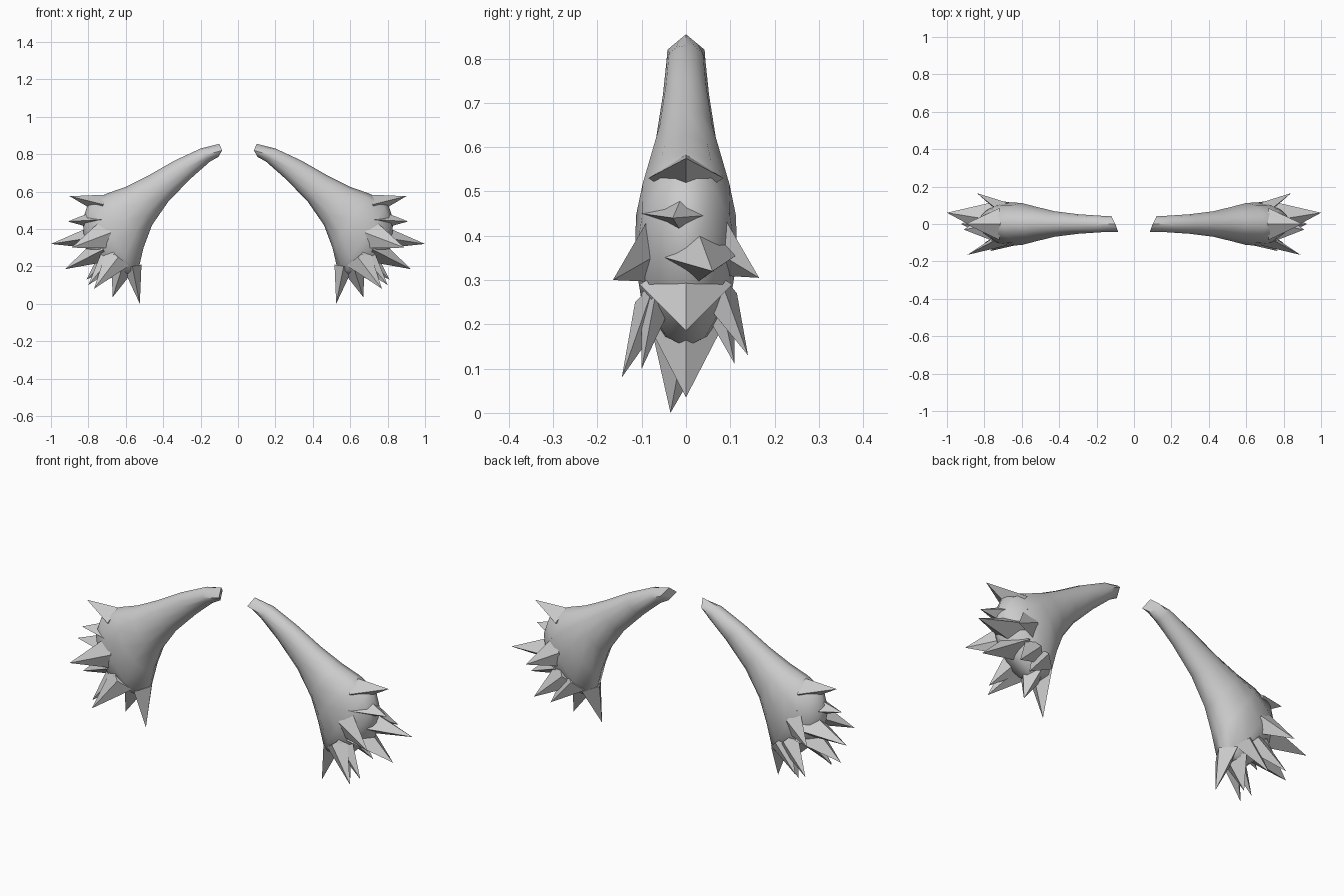
import bpy, bmesh, math
from mathutils import Vector

if "Cube" in bpy.data.objects:
    bpy.data.objects.remove(bpy.data.objects["Cube"])

# Body sections: top (x, z), bottom (x, z), half depth in y
SECTIONS = [
    ((.10, .855), (.105, .785), .042),
    ((.20, .83), (.15, .76), .044),
    ((.34, .765), (.25, .672), .052),
    ((.48, .685), (.37, .55), .068),
    ((.60, .625), (.46, .42), .094),
    ((.70, .59), (.505, .30), .113),
    ((.80, .54), (.54, .15), .115),
    ((.83, .45), (.66, .15), .085),
]
END = (.82, 0, .30)

# Spikes: tip, base centre, half width, half thickness
FAN_SPIKES = [
    ((.90, 0, .575), (.72, 0, .53), .085, .055),
    ((.91, -.03, .44), (.73, 0, .45), .10, .06),
    ((1.0, .06, .32), (.74, .02, .36), .10, .07),
    ((.925, 0, .185), (.72, 0, .29), .105, .07),
    ((.67, 0, .035), (.62, 0, .19), .08, .06),
    ((.525, -.035, 0), (.565, 0, .20), .08, .05),
]
SIDE_SPIKES = [
    ((.89, -.165, .30), (.68, -.07, .38), .09, .045),
    ((.77, -.145, .08), (.64, -.07, .25), .075, .045),
    ((.80, -.10, .10), (.66, -.06, .27), .07, .04),
    ((.84, .165, .305), (.68, .07, .39), .09, .045),
    ((.81, .14, .13), (.66, .07, .27), .075, .045),
    ((.73, .11, .11), (.61, .07, .25), .07, .04),
]
SIDES = 12


def finish(bm, name, side):
    for v in bm.verts:
        v.co.x *= side
    bmesh.ops.recalc_face_normals(bm, faces=bm.faces)
    mesh = bpy.data.meshes.new(name)
    bm.to_mesh(mesh)
    bm.free()
    ob = bpy.data.objects.new(name, mesh)
    bpy.context.collection.objects.link(ob)
    return ob


def hair_body(name, side):
    bm = bmesh.new()
    rings = []
    for i, (top, bot, depth) in enumerate(SECTIONS):
        t, b = Vector((top[0], 0, top[1])), Vector((bot[0], 0, bot[1]))
        ring = []
        for k in range(SIDES):
            a = 2 * math.pi * k / SIDES
            c, s = math.cos(a), math.sin(a)
            if i == 0:  # diamond-shaped open root, cut at a slant
                n = abs(c) + abs(s)
                c, s = c / n, s / n
            p = (t + b) / 2 + (t - b) / 2 * c + Vector((0, depth * s, 0))
            if i == 0:
                p.x += .018 * s
            ring.append(bm.verts.new(p))
        rings.append(ring)
    for r, q in zip(rings, rings[1:]):
        for k in range(SIDES):
            j = (k + 1) % SIDES
            bm.faces.new((r[k], r[j], q[j], q[k]))
    bm.faces.new(rings[0])
    end = bm.verts.new(END)
    for k in range(SIDES):
        bm.faces.new((rings[-1][k], rings[-1][(k + 1) % SIDES], end))
    ob = finish(bm, name, side)
    bpy.ops.object.select_all(action='DESELECT')
    bpy.context.view_layer.objects.active = ob
    ob.select_set(True)
    bpy.ops.object.shade_smooth_by_angle(angle=math.radians(50))


def add_spike(bm, tip, base, w, t, fan):
    tip, base = Vector(tip), Vector(base)
    y = Vector((0, 1, 0))
    across = (tip - base).cross(y).normalized()
    u, v = (y * w, across * t) if fan else (across * w, y * t)
    ring = [bm.verts.new(base + d) for d in (u, v, -u, -v)]
    apex = bm.verts.new(tip)
    for k in range(4):
        bm.faces.new((ring[k], ring[(k + 1) % 4], apex))
    bm.faces.new(ring)


def hair_spikes(name, side):
    bm = bmesh.new()
    for s in FAN_SPIKES:
        add_spike(bm, *s, True)
    for s in SIDE_SPIKES:
        add_spike(bm, *s, False)
    finish(bm, name, side)


# Mirrored pair of tufts
for label, side in (("right", 1), ("left", -1)):
    hair_body(label + "_tuft_body", side)
    hair_spikes(label + "_tuft_spikes", side)
